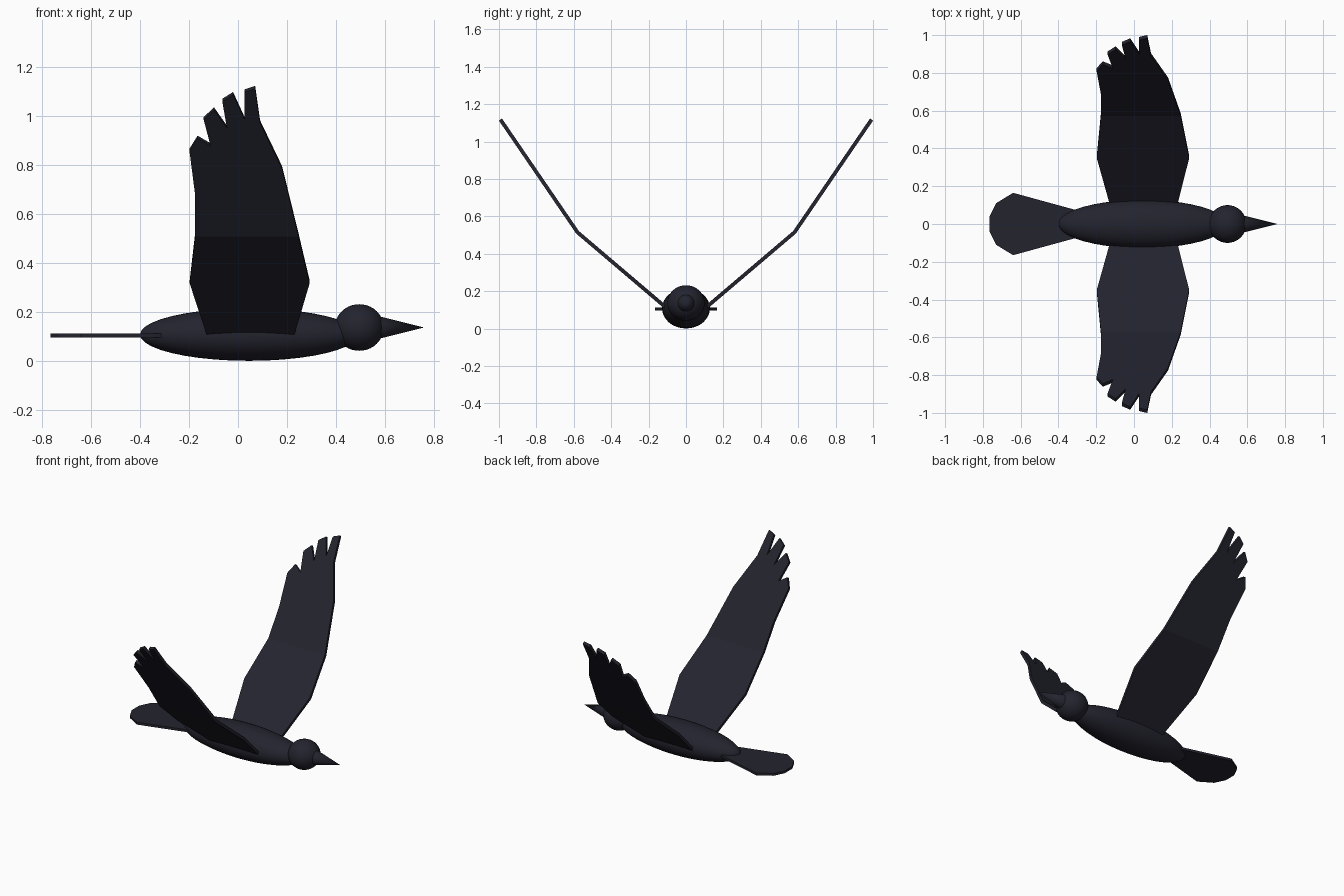
import bpy, bmesh, math

if "Cube" in bpy.data.objects:
    bpy.data.objects.remove(bpy.data.objects["Cube"])

plumage = bpy.data.materials.new("dark plumage")
plumage.diffuse_color = (0.017, 0.017, 0.028, 1)
plumage.use_nodes = True
plumage.node_tree.nodes["Principled BSDF"].inputs["Base Color"].default_value = plumage.diffuse_color


def finish(obj, name, smooth=False):
    obj.name = name
    obj.data.materials.append(plumage)
    if smooth:
        for p in obj.data.polygons:
            p.use_smooth = True
    return obj


def ellipsoid(name, center, radii):
    bpy.ops.mesh.primitive_uv_sphere_add(segments=32, ring_count=20, radius=1,
                                         location=center, rotation=(0, math.pi / 2, 0))
    obj = bpy.context.object
    obj.scale = (radii[2], radii[1], radii[0])  # local z runs along the body
    return finish(obj, name, True)


def plate(name, outlines, thickness):
    """Flat polygons joined along shared points, thickened about their middle."""
    bm = bmesh.new()
    for outline in outlines:
        bm.faces.new([bm.verts.new(p) for p in outline])
    bmesh.ops.remove_doubles(bm, verts=bm.verts, dist=0.0005)
    bmesh.ops.recalc_face_normals(bm, faces=bm.faces)
    mesh = bpy.data.meshes.new(name)
    bm.to_mesh(mesh)
    bm.free()
    obj = bpy.data.objects.new(name, mesh)
    bpy.context.collection.objects.link(obj)
    solid = obj.modifiers.new("thickness", 'SOLIDIFY')
    solid.thickness = thickness
    solid.offset = 0
    solid.use_even_offset = True
    return finish(obj, name)


# Body and head
ellipsoid("body", (0.045, 0, 0.108), (0.445, 0.128, 0.107))
ellipsoid("head", (0.495, 0, 0.137), (0.1, 0.1, 0.095))

# Beak
bpy.ops.mesh.primitive_cone_add(vertices=24, radius1=0.05, radius2=0, depth=0.2,
                                location=(0.66, 0, 0.137), rotation=(0, math.pi / 2, 0))
beak = finish(bpy.context.object, "beak")
bpy.ops.object.shade_smooth_by_angle(angle=math.radians(40))

# Tail fan
half = [(-0.30, 0.072), (-0.64, 0.165), (-0.73, 0.11), (-0.765, 0.04)]
fan = half + [(x, -y) for x, y in reversed(half)]
plate("tail", [[(x, y, 0.105) for x, y in fan]], 0.016)

# Wings: outline in x and y, lifted onto two sloping planes that meet at the fold
FOLD_Y, FOLD_Z = 0.58, 0.515


def lift(x, y):
    slope = 0.85 if y <= FOLD_Y else 1.463
    return (x, y, FOLD_Z + (y - FOLD_Y) * slope)


inner = [(-0.12, 0.08), (-0.197, 0.355), (-0.175, FOLD_Y),
         (0.247, FOLD_Y), (0.292, 0.355), (0.223, 0.08)]
outer = [(-0.175, FOLD_Y), (-0.175, 0.695), (-0.198, 0.817), (-0.165, 0.853),
         (-0.112, 0.832), (-0.14, 0.905), (-0.098, 0.932), (-0.045, 0.881),
         (-0.064, 0.956), (-0.02, 0.975), (0.026, 0.906), (0.026, 0.982),
         (0.07, 0.992), (0.09, 0.896), (0.18, 0.768), (0.247, FOLD_Y)]

for side, name in ((1, "left_wing"), (-1, "right_wing")):
    shapes = [[(x, side * y, z) for x, y, z in (lift(*p) for p in part)]
              for part in (inner, outer)]
    plate(name, shapes, 0.02)
